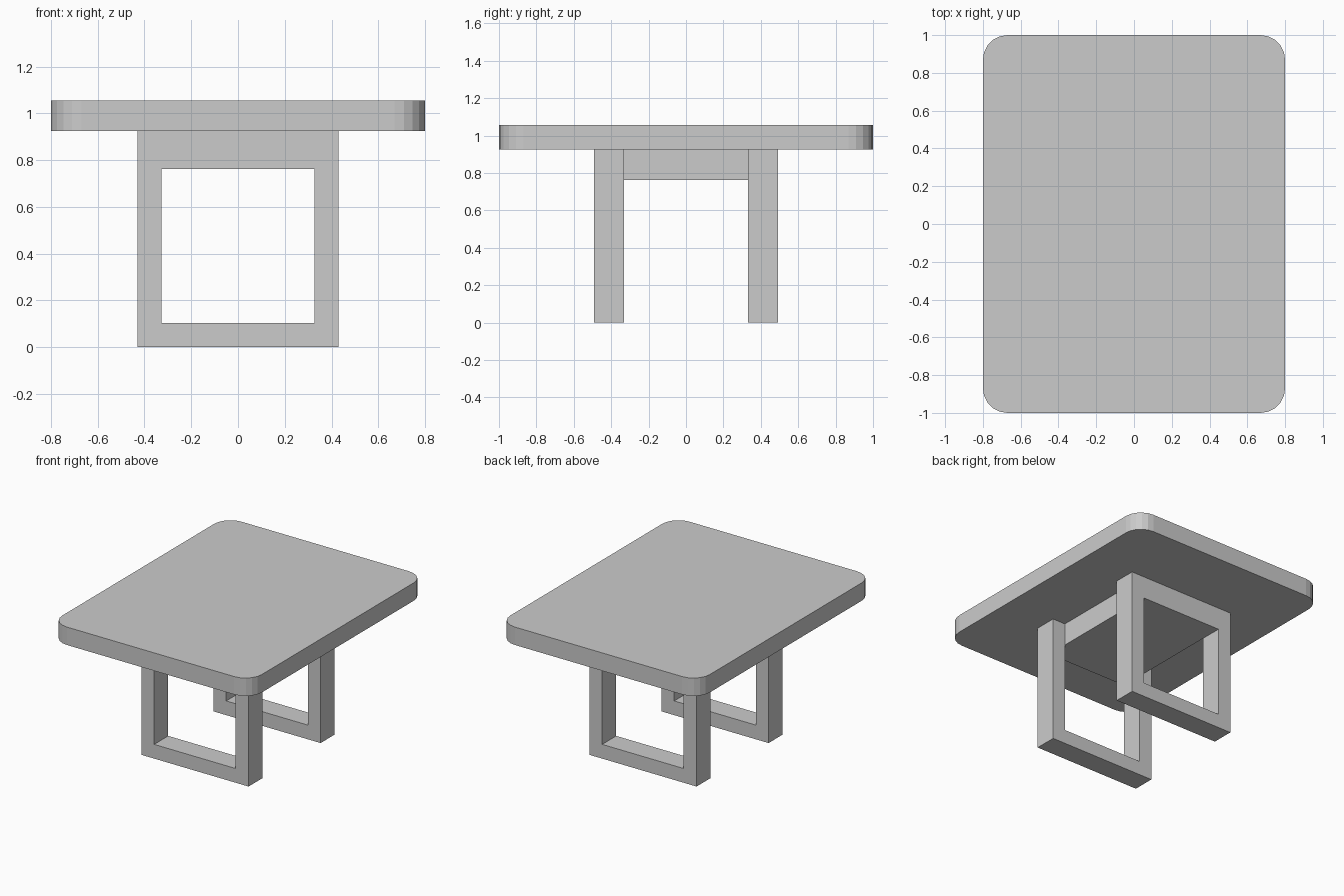
import bpy
import bmesh

if "Cube" in bpy.data.objects:
    bpy.data.objects.remove(bpy.data.objects["Cube"])


def add_object(name, bm):
    bmesh.ops.recalc_face_normals(bm, faces=bm.faces)
    mesh = bpy.data.meshes.new(name)
    bm.to_mesh(mesh)
    bm.free()
    obj = bpy.data.objects.new(name, mesh)
    bpy.context.collection.objects.link(obj)
    return obj


def box(x, y, z0, z1):
    """Box centred on x and y with half sizes x, y, from z0 to z1."""
    bm = bmesh.new()
    bmesh.ops.create_cube(bm, size=2)
    for v in bm.verts:
        v.co = (v.co.x * x, v.co.y * y, z1 if v.co.z > 0 else z0)
    return bm


UNDERSIDE, TOP = 0.925, 1.055
RAIL = 0.762            # underside of the top rails and the beam
INNER_Y, OUTER_Y = 0.332, 0.493

# Table top with rounded vertical corners
bm = box(0.8, 1.0, UNDERSIDE, TOP)
corners = [e for e in bm.edges if abs(e.verts[0].co.z - e.verts[1].co.z) > 0.01]
bmesh.ops.bevel(bm, geom=corners, offset=0.13, offset_type='OFFSET',
                segments=5, profile=0.5, affect='EDGES')
add_object("table_top", bm)


# Rectangular leg frames, one at each end
def leg_frame(name, y0, y1):
    def ring(x, z0, z1):
        return [(-x, z0), (x, z0), (x, z1), (-x, z1)]

    bm = bmesh.new()
    outer = [bm.verts.new((x, y0, z)) for x, z in ring(0.43, 0.0, UNDERSIDE)]
    inner = [bm.verts.new((x, y0, z)) for x, z in ring(0.327, 0.103, RAIL)]
    faces = []
    for i in range(4):
        j = (i + 1) % 4
        faces.append(bm.faces.new((outer[i], outer[j], inner[j], inner[i])))
    result = bmesh.ops.extrude_face_region(bm, geom=faces, use_keep_orig=True)
    for item in result["geom"]:
        if isinstance(item, bmesh.types.BMVert):
            item.co.y = y1
    add_object(name, bm)


leg_frame("front_leg_frame", -OUTER_Y, -INNER_Y)
leg_frame("back_leg_frame", INNER_Y, OUTER_Y)

# Wide beam under the top joining the two frames
add_object("under_beam", box(0.327, INNER_Y, RAIL, UNDERSIDE))
